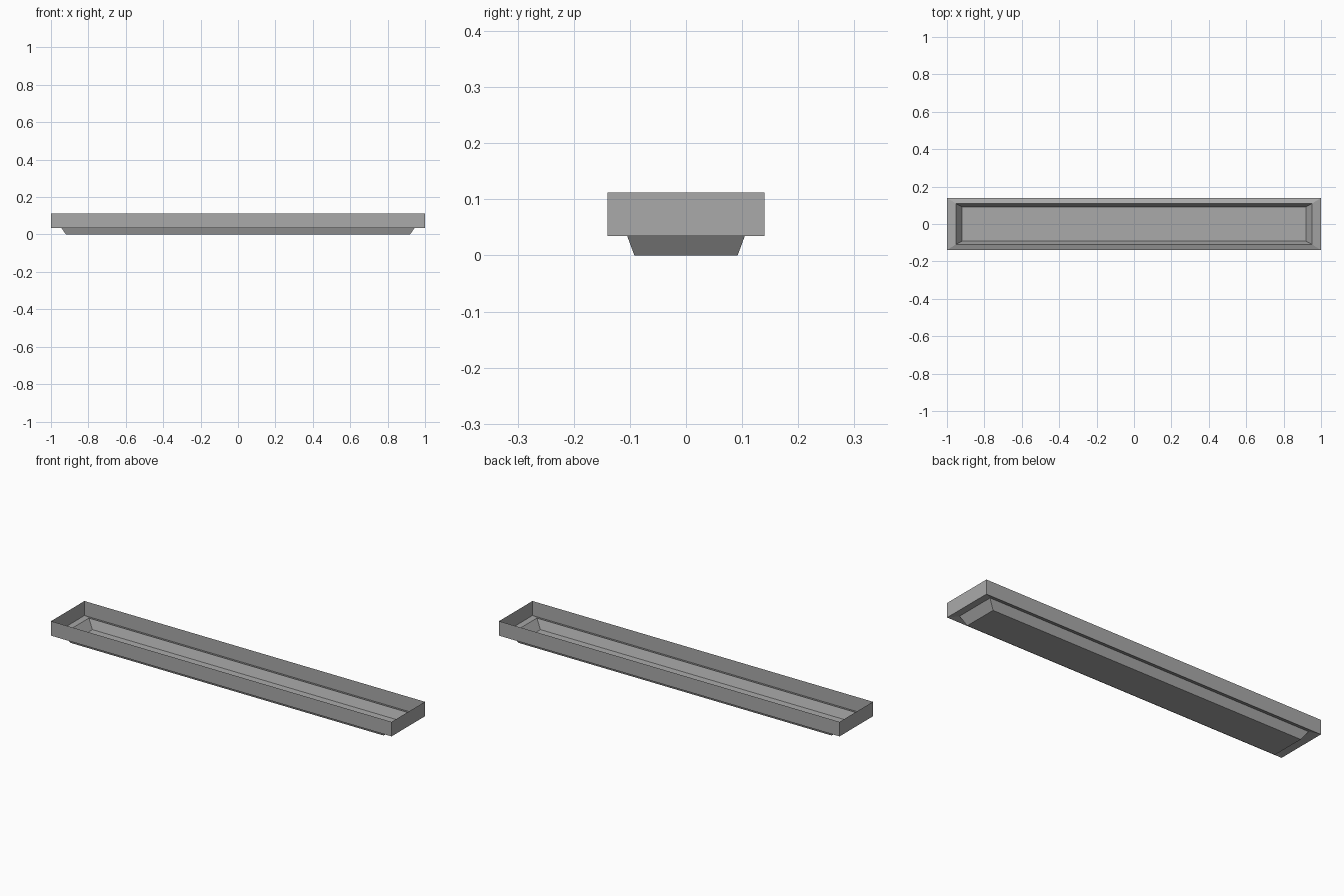
import bpy
import bmesh

cube = bpy.data.objects.get("Cube")
if cube:
    bpy.data.objects.remove(cube, do_unlink=True)

grey = bpy.data.materials.new("plain_grey")
grey.use_nodes = True
colour = (0.40, 0.40, 0.40, 1)
grey.diffuse_color = colour
grey.node_tree.nodes["Principled BSDF"].inputs["Base Color"].default_value = colour

# Half length, half width and height of each rectangular ring, rim to floor
rings = [
    (1.0, 0.14, 0.112),     # wall top
    (1.0, 0.14, 0.035),     # wall foot
    (0.952, 0.109, 0.046),  # raised inner edge of the ledge
    (0.92, 0.092, 0.0),     # floor edge
]
corners = [(-1, -1), (1, -1), (1, 1), (-1, 1)]

# Thin open tray: wall, ledge and recessed slope joined ring to ring
bm = bmesh.new()
loops = [[bm.verts.new((sx * hx, sy * hy, z)) for sx, sy in corners]
         for hx, hy, z in rings]
for upper, lower in zip(loops, loops[1:]):
    for i in range(4):
        j = (i + 1) % 4
        bm.faces.new((upper[i], lower[i], lower[j], upper[j]))

# Floor panel
bm.faces.new(loops[-1][::-1])
bmesh.ops.recalc_face_normals(bm, faces=bm.faces[:])

mesh = bpy.data.meshes.new("tray_shell")
bm.to_mesh(mesh)
bm.free()
mesh.materials.append(grey)
tray = bpy.data.objects.new("tray_shell", mesh)
bpy.context.collection.objects.link(tray)
